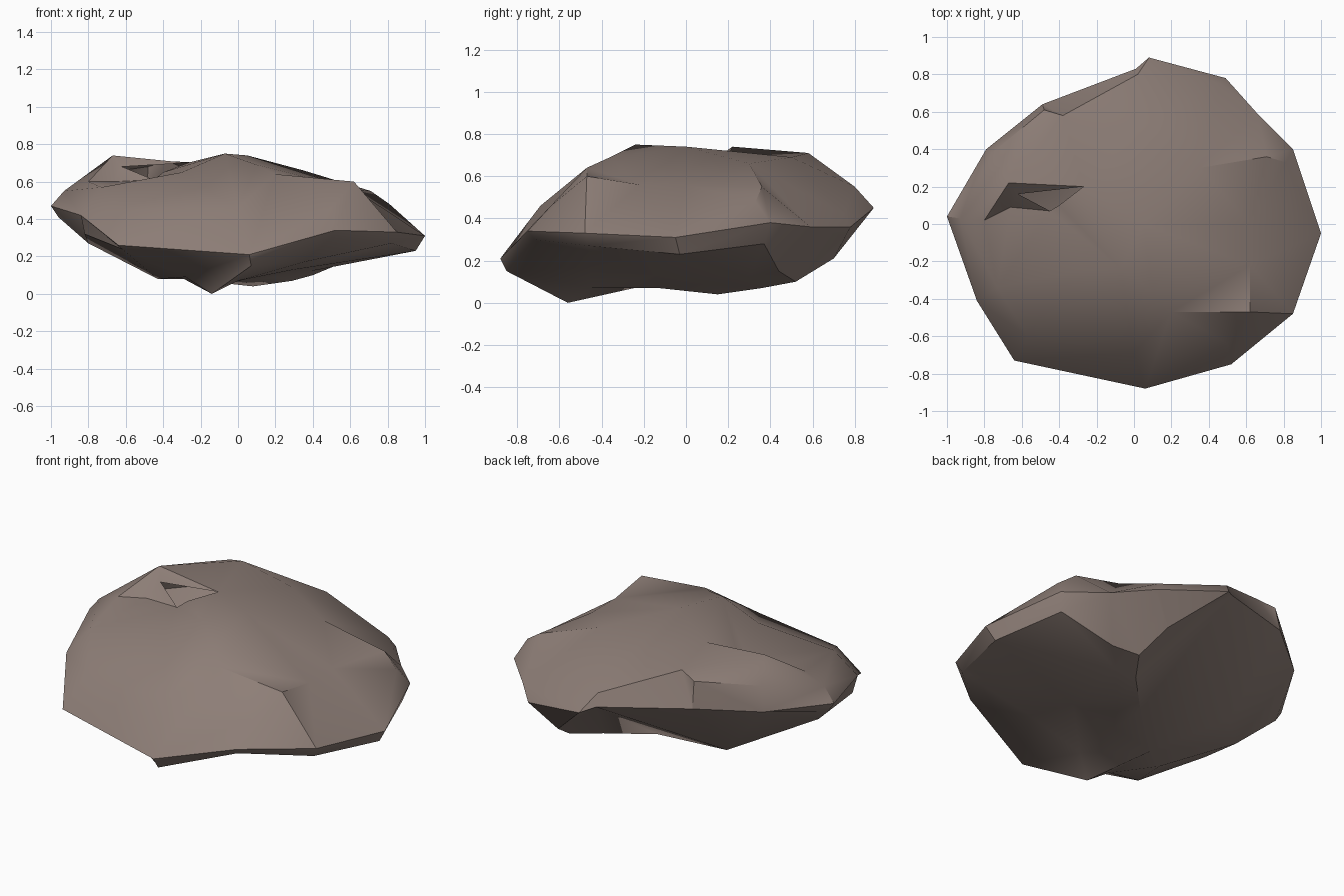
import bpy, bmesh
from mathutils import Vector
from mathutils.geometry import delaunay_2d_cdt

# Outer rim of the rock, clockwise from the left
RIM = [(-1, .04, .47), (-.79, .40, .50), (-.49, .64, .53), (.01, .83, .48),
       (.08, .89, .45), (.49, .78, .36), (.66, .59, .36), (.85, .40, .38),
       (1, -.05, .31), (.85, -.48, .33), (.52, -.75, .34), (.06, -.88, .21),
       (-.64, -.73, .26), (-.84, -.41, .42)]

# Key points of the upper surface, including the notch on the left
TOP = [(-.93, .03, .55), (-.67, .22, .74), (-.62, .16, .68), (-.40, .10, .65),
       (-.66, .09, .60), (-.45, .07, .61), (-.80, .02, .60), (-.07, -.24, .75),
       (-.27, .20, .70), (-.38, .58, .71), (0, .50, .69), (.05, 0, .74),
       (.35, .30, .66), (.62, 0, .56), (.62, -.47, .60), (.10, -.36, .69),
       (.20, -.47, .64), (0, -.69, .46), (-.57, -.60, .45), (-.73, -.34, .57),
       (.50, -.64, .46), (-.30, -.25, .65), (.71, .36, .55), (.81, .33, .48),
       (-.76, .38, .64), (-.48, .61, .68), (.02, .80, .55), (.46, .75, .42),
       (.62, -.22, .56)]
CREASES = [(1, 2), (2, 3), (6, 4), (4, 5), (5, 7), (7, 8), (5, 8)]

# Lower edge of the side band
BAND = [(-.96, .04, .41), (.46, .75, .32), (.82, .37, .28), (.95, -.03, .23),
        (.82, -.46, .27), (.50, -.72, .30), (.07, -.85, .15), (-.62, -.70, .24),
        (-.82, -.39, .32)]

# Ridge and plate edge underneath, then the hollow and slopes beside it
BOTTOM = [(-.14, -.56, 0), (.03, -.13, .07), (.08, .15, .04), (.29, .36, .07),
          (.40, .52, .10), (.35, .70, .21),
          (.20, .10, .09), (.38, .30, .12), (.52, .44, .15), (.30, -.15, .13),
          (.35, -.45, .17), (0, -.45, .07), (-.28, -.54, .09), (-.43, -.30, .08),
          (-.29, -.20, .08), (-.45, .26, .13), (-.80, -.10, .27)]


def add_shell(bm, rim_verts, inner, creases=()):
    """Triangulate the rim and inner points in plan and lift them to height."""
    verts = rim_verts + [bm.verts.new(p) for p in inner]
    n = len(rim_verts)
    edges = [(i, (i + 1) % n) for i in range(n)]
    edges += [(a + n, b + n) for a, b in creases]
    flat = [Vector((v.co.x, v.co.y)) for v in verts]
    _, _, faces, origin, _, _ = delaunay_2d_cdt(flat, edges, [], 1, 1e-5)
    for f in faces:
        if all(origin[i] for i in f):
            ids = [origin[i][0] for i in f]
            if len(set(ids)) == 3:
                bm.faces.new([verts[i] for i in ids])


# Rock: upper and lower shells sharing one rim
bm = bmesh.new()
rim = [bm.verts.new(p) for p in RIM]
add_shell(bm, rim, TOP, CREASES)
add_shell(bm, rim, BAND + BOTTOM)
bmesh.ops.recalc_face_normals(bm, faces=bm.faces[:])
mesh = bpy.data.meshes.new("rock")
bm.to_mesh(mesh)
bm.free()
rock = bpy.data.objects.new("rock", mesh)
bpy.context.collection.objects.link(rock)

# Brown-grey stone
stone = bpy.data.materials.new("stone")
stone.diffuse_color = (.27, .21, .185, 1)
mesh.materials.append(stone)

bpy.context.view_layer.objects.active = rock
rock.select_set(True)
bpy.ops.object.shade_smooth_by_angle(angle=0.65)
